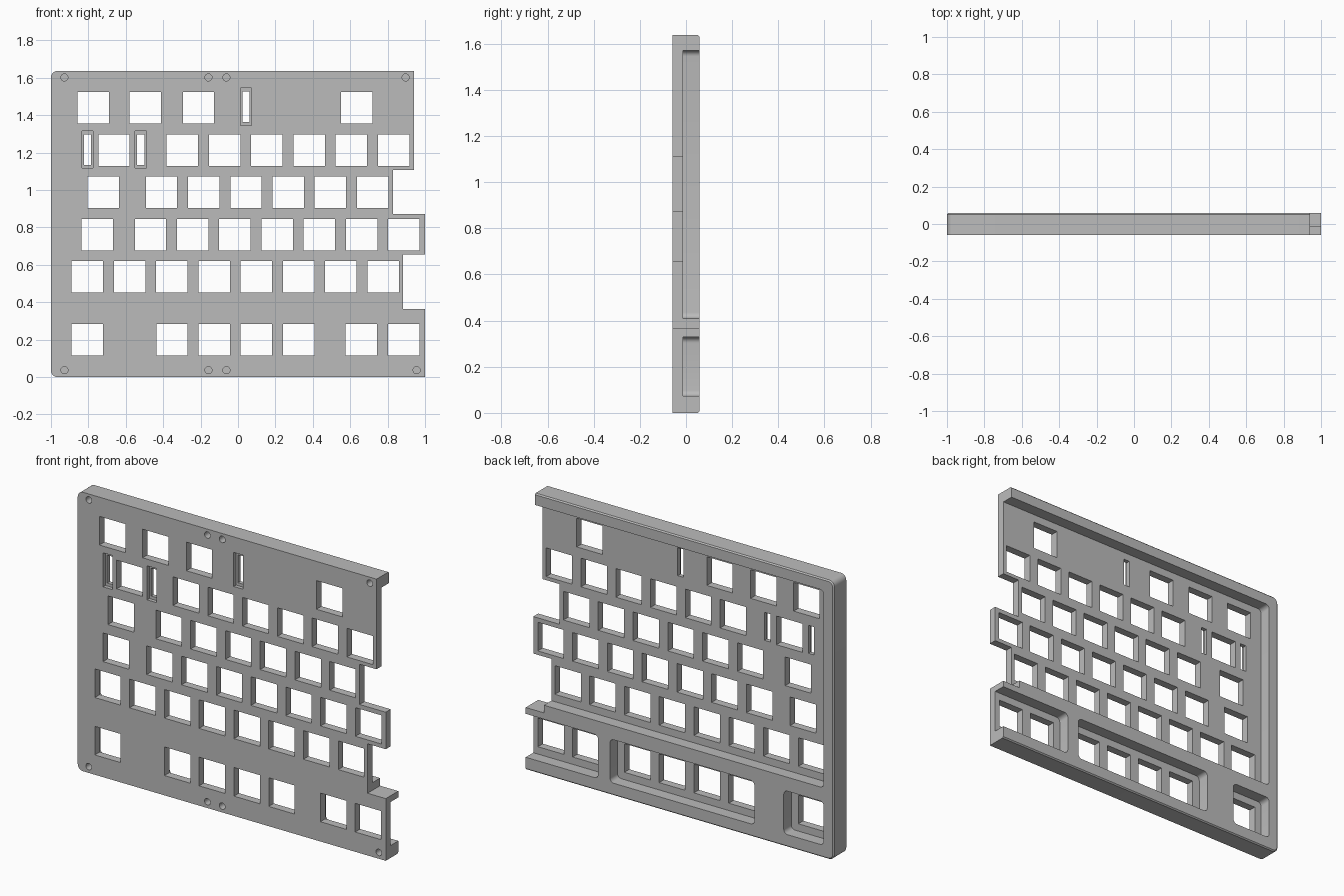
import bpy, bmesh, math

cube = bpy.data.objects.get("Cube")
if cube:
    bpy.data.objects.remove(cube, do_unlink=True)

BACK, FRONT, FLOOR = 0.058, -0.058, -0.012   # depth levels along y
PITCH, KEY, MARGIN = 0.2258, 0.084, 0.045    # key spacing, half opening, pocket margin


def rounded(points, radii, steps=6):
    """Round the chosen corners of a closed x-z outline."""
    out = []
    n = len(points)
    for i, (x, z) in enumerate(points):
        r = radii[i]
        if not r:
            out.append((x, z))
            continue
        (px, pz), (qx, qz) = points[i - 1], points[(i + 1) % n]
        lp, lq = math.hypot(px - x, pz - z), math.hypot(qx - x, qz - z)
        ux, uz, vx, vz = (px - x) / lp, (pz - z) / lp, (qx - x) / lq, (qz - z) / lq
        for k in range(steps + 1):
            a = k / steps * math.pi / 2
            s, c = r * (1 - math.sin(a)), r * (1 - math.cos(a))
            out.append((x + ux * s + vx * c, z + uz * s + vz * c))
    return out


def rect(x0, x1, z0, z1):
    return [(x0, z0), (x1, z0), (x1, z1), (x0, z1)]


def add_prism(bm, outline, y0, y1):
    """Extrude an x-z outline from y0 to y1."""
    face = bm.faces.new([bm.verts.new((x, y0, z)) for x, z in outline])
    new = bmesh.ops.extrude_face_region(bm, geom=[face])["geom"]
    verts = [g for g in new if isinstance(g, bmesh.types.BMVert)]
    bmesh.ops.translate(bm, verts=verts, vec=(0, y1 - y0, 0))


def finish(bm, name):
    bmesh.ops.recalc_face_normals(bm, faces=bm.faces)
    mesh = bpy.data.meshes.new(name)
    bm.to_mesh(mesh)
    bm.free()
    ob = bpy.data.objects.new(name, mesh)
    bpy.context.collection.objects.link(ob)
    return ob


def cut(target, name, prisms):
    """Subtract a group of prisms from the target."""
    bm = bmesh.new()
    for outline, y0, y1 in prisms:
        add_prism(bm, outline, y0, y1)
    cutter = finish(bm, name)
    cutter.hide_render = True
    mod = target.modifiers.new(name, 'BOOLEAN')
    mod.operation, mod.solver, mod.object = 'DIFFERENCE', 'EXACT', cutter
    bpy.context.view_layer.objects.active = target
    bpy.ops.object.modifier_apply(modifier=name)
    bpy.data.objects.remove(cutter, do_unlink=True)


# Plate body: rounded left corners, staggered right edge
profile = [(-1, 0), (1, 0), (1, 0.365), (0.882, 0.365), (0.882, 0.655), (1, 0.655),
           (1, 0.872), (0.83, 0.872), (0.83, 1.108), (0.94, 1.108), (0.94, 1.637), (-1, 1.637)]
radii = [0.035] + [0] * 10 + [0.035]
bm = bmesh.new()
add_prism(bm, rounded(profile, radii), FRONT, BACK)

# Small chamfer round the outer back edge
rim = []
for e in bm.edges:
    mid = (e.verts[0].co + e.verts[1].co) / 2
    if all(v.co.y > BACK - 0.001 for v in e.verts) and (mid.x < -0.9 or mid.z < 0.01 or mid.z > 1.63):
        rim.append(e)
bmesh.ops.bevel(bm, geom=rim, offset=0.007, segments=1, affect='EDGES')
plate = finish(bm, "keyboard_plate")

# Back pockets, two of them open at the right edge
pockets = [(-0.935, 1.2, 0.41, 1.57), (-0.935, -0.675, 0.073, 0.328),
           (-0.485, 0.453, 0.073, 0.328), (0.53, 1.2, 0.073, 0.328)]
cut(plate, "pockets", [(rounded(rect(*p), [0.025, 0 if p[1] > 1 else 0.025,
                                          0 if p[1] > 1 else 0.025, 0.025]), FLOOR, 0.2)
                       for p in pockets])

# Key openings: row height, then runs of (first centre, count)
rows = [(1.44, [(-0.775, 1), (-0.495, 1), (-0.211, 1), (0.634, 1)]),
        (1.213, [(-0.663, 1), (-0.297, 6)]),
        (0.988, [(-0.72, 1), (-0.409, 6)]),
        (0.762, [(-0.752, 1), (-0.468, 7)]),
        (0.537, [(-0.805, 8)]),
        (0.2, [(-0.805, 1), (-0.353, 4), (0.66, 2)])]
openings = []
for z, runs in rows:
    for start, count in runs:
        for i in range(count):
            x = start + i * PITCH
            openings.append((rect(x - KEY, x + KEY, z - KEY, z + KEY), -0.2, 0.2))
cut(plate, "key_openings", openings)

# Stabiliser slots: shallow front recess, narrower through slot
slots = [(0.043, 1.446), (-0.805, 1.217), (-0.52, 1.217)]
cut(plate, "slot_recesses", [(rect(x - 0.03, x + 0.03, z - 0.1, z + 0.1), -0.2, FRONT + 0.022)
                             for x, z in slots])
cut(plate, "slots", [(rect(x - 0.019, x + 0.019, z - 0.083, z + 0.081), -0.2, 0.2)
                     for x, z in slots])

# Blind screw holes in the front rim
screws = [(x, 1.602) for x in (-0.928, -0.158, -0.062, 0.896)]
screws += [(x, 0.037) for x in (-0.928, -0.158, -0.062, 0.955)]
angles = [k * math.tau / 24 for k in range(24)]
cut(plate, "screw_holes", [([(x + 0.019 * math.cos(a), z + 0.019 * math.sin(a)) for a in angles],
                            -0.2, FRONT + 0.07) for x, z in screws])

# Single grey finish
grey = bpy.data.materials.new("plain_grey")
grey.use_nodes = True
colour = (0.5, 0.5, 0.5, 1)
grey.diffuse_color = colour
grey.node_tree.nodes["Principled BSDF"].inputs["Base Color"].default_value = colour
plate.data.materials.clear()
plate.data.materials.append(grey)
for poly in plate.data.polygons:
    poly.material_index = 0

bpy.ops.object.select_all(action='DESELECT')
plate.select_set(True)
bpy.context.view_layer.objects.active = plate
bpy.ops.object.shade_smooth_by_angle(angle=math.radians(30))
